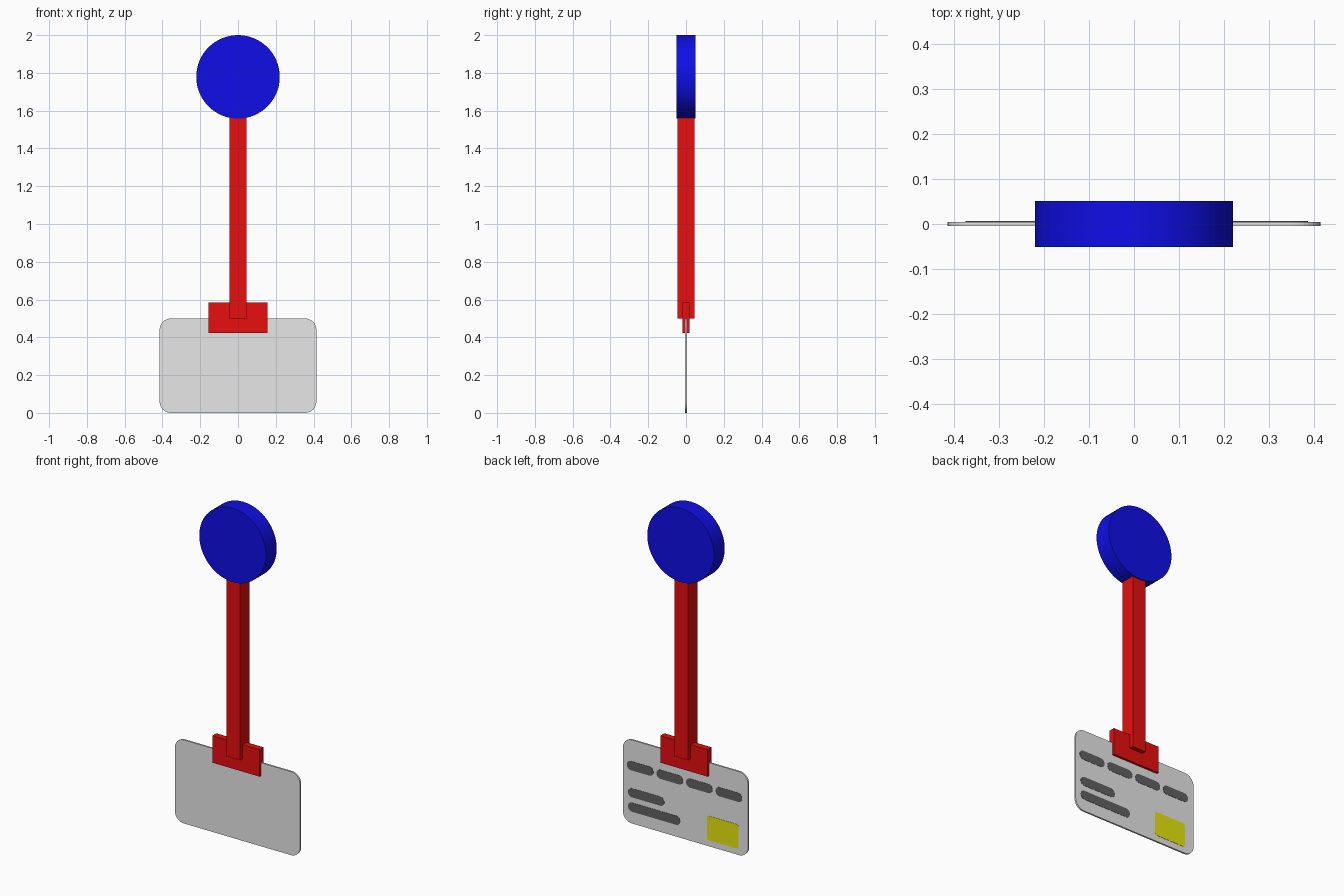
import bpy, bmesh, math

if "Cube" in bpy.data.objects:
    bpy.data.objects.remove(bpy.data.objects["Cube"])


def material(name, rgb):
    m = bpy.data.materials.new(name)
    m.diffuse_color = (*rgb, 1.0)
    m.use_nodes = True
    m.node_tree.nodes["Principled BSDF"].inputs["Base Color"].default_value = m.diffuse_color
    return m


RED = material("red", (0.8, 0.0045, 0.0045))
BLUE = material("blue", (0.0045, 0.0045, 0.8))
GREY = material("light grey", (0.8, 0.8, 0.8))
DARK = material("dark grey", (0.12, 0.12, 0.12))
YELLOW = material("yellow", (0.8, 0.8, 0.0045))


def plate(name, mat, cx, cz, w, h, r, y0, y1, seg=8):
    """Rounded rectangle in the xz plane, extruded from y0 to y1."""
    pts = []
    if r == 0:
        pts = [(w / 2, h / 2), (-w / 2, h / 2), (-w / 2, -h / 2), (w / 2, -h / 2)]
    else:
        for k, (sx, sz) in enumerate([(1, 1), (-1, 1), (-1, -1), (1, -1)]):
            for i in range(seg + 1):
                a = math.pi / 2 * (k + i / seg)
                pts.append((sx * (w / 2 - r) + r * math.cos(a),
                            sz * (h / 2 - r) + r * math.sin(a)))
    bm = bmesh.new()
    face = bm.faces.new([bm.verts.new((cx + x, y0, cz + z)) for x, z in pts])
    ext = bmesh.ops.extrude_face_region(bm, geom=[face], use_keep_orig=True)
    moved = [v for v in ext["geom"] if isinstance(v, bmesh.types.BMVert)]
    bmesh.ops.translate(bm, verts=moved, vec=(0, y1 - y0, 0))
    bmesh.ops.remove_doubles(bm, verts=bm.verts, dist=1e-5)
    bmesh.ops.recalc_face_normals(bm, faces=bm.faces)
    me = bpy.data.meshes.new(name)
    bm.to_mesh(me)
    bm.free()
    me.materials.append(mat)
    ob = bpy.data.objects.new(name, me)
    bpy.context.collection.objects.link(ob)
    return ob


# Card
plate("card", GREY, 0, 0.25, 0.83, 0.50, 0.06, -0.005, 0.005)

# Clip gripping the card, and the square strap above it
plate("clip", RED, 0, 0.503, 0.314, 0.162, 0, -0.0185, 0.0185)
plate("strap", RED, 0, 1.035, 0.088, 1.07, 0, -0.044, 0.044)

# Round disc on top
bpy.ops.mesh.primitive_cylinder_add(vertices=64, radius=0.221, depth=0.102,
                                    location=(0, 0, 1.779),
                                    rotation=(math.pi / 2, 0, 0))
disc = bpy.context.object
disc.name = "disc"
disc.data.materials.append(BLUE)
bpy.ops.object.shade_smooth_by_angle(angle=math.radians(30))

# Printed details on the back of the card
BACK = (0.0045, 0.0065)
for i in range(4):
    plate(f"number_bar_{i + 1}", DARK, 0.300 - 0.196 * i, 0.345,
          0.175, 0.054, 0.0265, *BACK)
plate("short_line", DARK, 0.260, 0.184, 0.240, 0.054, 0.0265, *BACK)
plate("long_line", DARK, 0.207, 0.098, 0.345, 0.054, 0.0265, *BACK)
plate("chip", YELLOW, -0.248, 0.109, 0.209, 0.145, 0.012, *BACK, seg=4)
